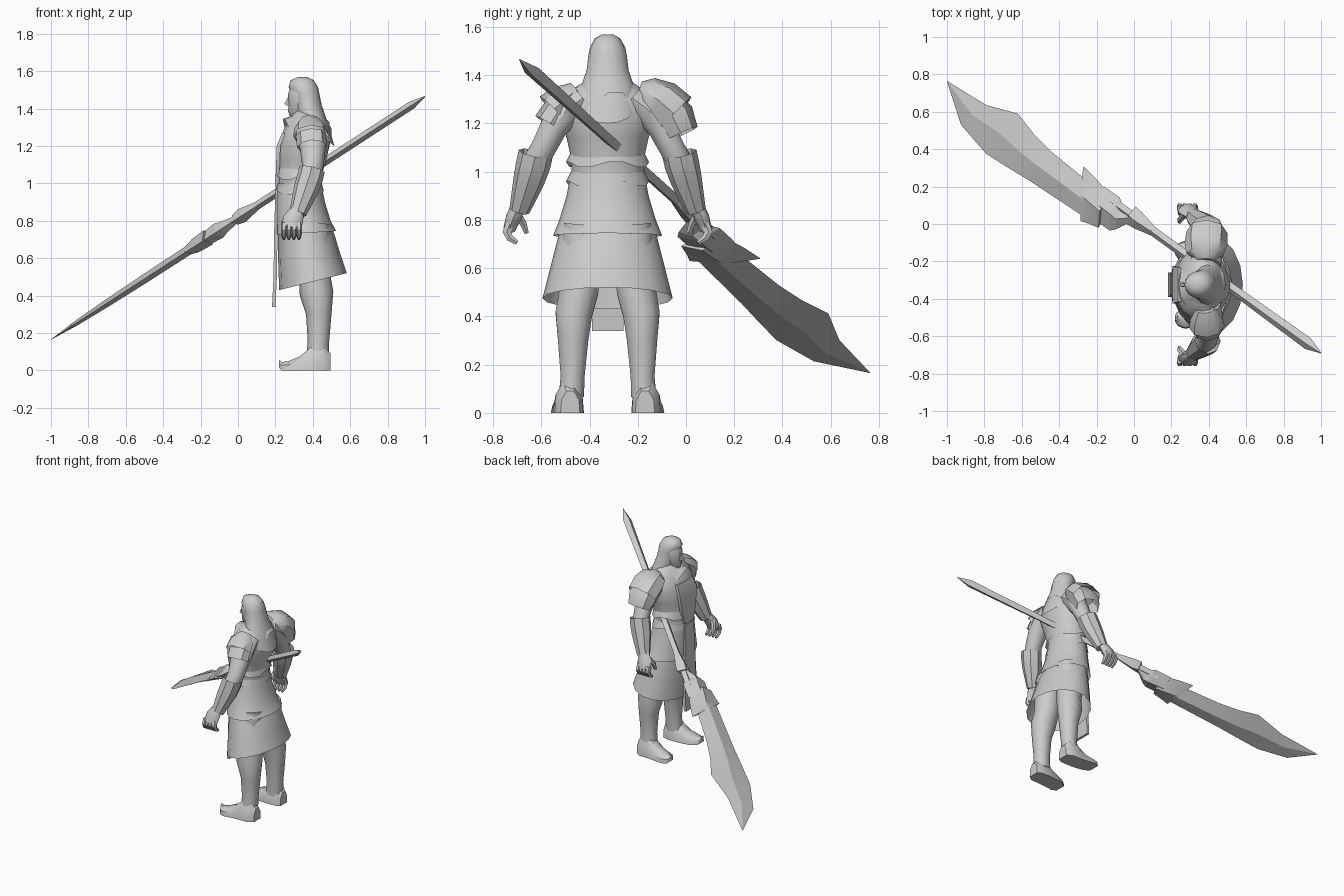
import bpy, bmesh, math
from mathutils import Vector

CY = -0.325  # body centre line (the figure faces -x)
GREY = bpy.data.materials.new("plain_grey")
GREY.diffuse_color = (0.6, 0.6, 0.6, 1)


def loft(name, rings, cap0=True, cap1=True, angle=40):
    """Skin a list of equal-length point rings."""
    bm = bmesh.new()
    vr = [[bm.verts.new(p) for p in r] for r in rings]
    n = len(rings[0])
    for a, b in zip(vr, vr[1:]):
        for i in range(n):
            j = (i + 1) % n
            bm.faces.new((a[i], a[j], b[j], b[i]))
    if cap0:
        bm.faces.new(vr[0])
    if cap1:
        bm.faces.new(vr[-1])
    bmesh.ops.remove_doubles(bm, verts=bm.verts, dist=0.0005)
    bmesh.ops.recalc_face_normals(bm, faces=bm.faces)
    me = bpy.data.meshes.new(name)
    bm.to_mesh(me)
    bm.free()
    me.materials.append(GREY)
    ob = bpy.data.objects.new(name, me)
    bpy.context.collection.objects.link(ob)
    bpy.ops.object.select_all(action='DESELECT')
    ob.select_set(True)
    bpy.context.view_layer.objects.active = ob
    bpy.ops.object.shade_smooth_by_angle(angle=math.radians(angle))
    return ob


def stack(name, rows, n=16, zig=0, **kw):
    """Rows of (z, front x, back x, half width, slant): upright body shell."""
    rings = []
    for k, (z, x0, x1, ry, slant) in enumerate(rows):
        cx, rx, ring = (x0 + x1) / 2, (x1 - x0) / 2, []
        for i in range(n):
            a = 2 * math.pi * i / n
            dz = zig * (-1) ** (i // 2) if k == len(rows) - 1 else 0
            ring.append((cx + rx * math.cos(a), CY + ry * math.sin(a),
                         z + slant * math.cos(a) + dz))
        rings.append(ring)
    return loft(name, rings, **kw)


def tube(name, s, rows, n=10, **kw):
    """Rows of (x, outward offset, z, radius in x, other radius) on side s."""
    pts = [Vector((r[0], CY + s * r[1], r[2])) for r in rows]
    rings = []
    for k, p in enumerate(pts):
        d = (pts[min(k + 1, len(pts) - 1)] - pts[max(k - 1, 0)]).normalized()
        u = Vector((1, 0, 0))
        u = (u - d * u.dot(d)).normalized()
        v = d.cross(u)
        rings.append([p + u * rows[k][3] * math.cos(2 * math.pi * i / n)
                      + v * rows[k][4] * math.sin(2 * math.pi * i / n) for i in range(n)])
    return loft(name, rings, **kw)


# --- clothes and torso ---
stack("torso", [(0.85, 0.21, 0.47, 0.17, 0), (0.95, 0.21, 0.45, 0.15, 0),
                (1.05, 0.215, 0.45, 0.15, 0), (1.14, 0.21, 0.475, 0.17, 0),
                (1.22, 0.215, 0.49, 0.195, 0), (1.30, 0.25, 0.48, 0.19, 0),
                (1.36, 0.29, 0.45, 0.12, 0), (1.39, 0.32, 0.42, 0.06, 0)])
stack("tunic", [(1.0, 0.205, 0.445, 0.152, 0), (0.9, 0.2, 0.465, 0.17, 0),
                (0.8, 0.2, 0.495, 0.2, 0), (0.735, 0.2, 0.525, 0.226, 0.01)],
      cap0=False, cap1=False)
stack("skirt", [(0.78, 0.215, 0.49, 0.19, 0), (0.73, 0.215, 0.515, 0.205, 0),
                (0.6, 0.215, 0.548, 0.238, 0.02), (0.475, 0.22, 0.582, 0.27, 0.045)],
      cap0=False, cap1=False)
for k, z in enumerate((1.08, 1.0, 0.93)):  # jagged waist wraps
    stack("waist_wrap_%d" % k, [(z, 0.208, 0.448, 0.152, 0), (z - 0.05, 0.2, 0.458, 0.172, 0)],
          zig=0.01, cap0=False, cap1=False)
stack("collar", [(1.39, 0.31, 0.43, 0.075, 0), (1.36, 0.285, 0.455, 0.115, 0),
                 (1.31, 0.24, 0.49, 0.165, -0.01)], zig=0.025, cap0=False, cap1=False)


def plate(name, rows, t):
    """Thin hanging panel: rows of (x, z, half width)."""
    return loft(name, [[(x, CY - w, z), (x, CY + w, z), (x + t, CY + w, z), (x + t, CY - w, z)]
                       for x, z, w in rows])


plate("front_flap", [(0.2, 0.97, 0.05), (0.193, 0.73, 0.06), (0.19, 0.5, 0.065),
                     (0.182, 0.34, 0.065)], 0.018)
plate("chest_panel", [(0.235, 1.27, 0.09), (0.207, 1.2, 0.1), (0.203, 1.08, 0.08),
                      (0.2, 0.98, 0.05)], 0.02)

# --- head and hair ---
stack("face", [(1.33, 0.31, 0.40, 0.05, 0), (1.365, 0.275, 0.40, 0.035, 0),
               (1.385, 0.268, 0.42, 0.05, 0), (1.43, 0.27, 0.43, 0.063, 0),
               (1.48, 0.268, 0.43, 0.068, 0), (1.53, 0.285, 0.42, 0.055, 0)], n=12)
loft("nose", [[(0.272, CY - 0.006, 1.47), (0.272, CY + 0.006, 1.47), (0.29, CY, 1.47)],
              [(0.248, CY - 0.012, 1.425), (0.248, CY + 0.012, 1.425), (0.29, CY, 1.425)],
              [(0.268, CY - 0.012, 1.413), (0.268, CY + 0.012, 1.413), (0.29, CY, 1.413)]])
stack("hair", [(1.568, 0.32, 0.37, 0.025, 0), (1.552, 0.282, 0.405, 0.053, 0),
               (1.515, 0.27, 0.428, 0.073, 0), (1.48, 0.295, 0.435, 0.08, 0),
               (1.42, 0.305, 0.447, 0.087, 0), (1.36, 0.315, 0.468, 0.108, 0),
               (1.31, 0.325, 0.49, 0.122, -0.02), (1.27, 0.335, 0.515, 0.118, -0.07)],
      cap1=False, angle=50)

# --- limbs, mirrored across the centre line ---
for s, side in ((-1, "left"), (1, "right")):
    tube(side + "_leg", s, [(0.40, 0.10, 0.78, 0.09, 0.085), (0.40, 0.115, 0.6, 0.095, 0.09),
                            (0.41, 0.12, 0.5, 0.085, 0.085), (0.42, 0.14, 0.41, 0.09, 0.08),
                            (0.432, 0.143, 0.3, 0.068, 0.066), (0.43, 0.145, 0.15, 0.057, 0.052),
                            (0.425, 0.15, 0.07, 0.062, 0.055)])
    # boot with upturned toe: (x, offset, half width, bottom, top)
    rings = []
    for x, o, w, b, t in ((0.495, 0.155, 0.04, 0, 0.09), (0.46, 0.16, 0.06, 0, 0.13),
                          (0.39, 0.16, 0.062, 0, 0.125), (0.33, 0.165, 0.062, 0, 0.075),
                          (0.27, 0.175, 0.06, 0, 0.05), (0.235, 0.18, 0.04, 0, 0.045),
                          (0.218, 0.18, 0.015, 0.015, 0.058)):
        y, m = CY + s * o, b + (t - b) * 0.6
        rings.append([(x, y - w, b), (x, y + w, b), (x, y + w * 0.9, m),
                      (x, y + w * 0.4, t), (x, y - w * 0.4, t), (x, y - w * 0.9, m)])
    loft(side + "_boot", rings)

    tube(side + "_arm", s, [(0.385, 0.11, 1.30, 0.08, 0.06), (0.395, 0.175, 1.25, 0.08, 0.07),
                            (0.40, 0.225, 1.18, 0.068, 0.06), (0.40, 0.265, 1.1, 0.058, 0.055),
                            (0.39, 0.3, 1.04, 0.055, 0.055), (0.33, 0.355, 0.88, 0.04, 0.04)])
    tube(side + "_bracer", s, [(0.395, 0.298, 1.075, 0.07, 0.072), (0.385, 0.308, 1.03, 0.07, 0.072),
                               (0.365, 0.325, 0.97, 0.068, 0.066), (0.32, 0.365, 0.84, 0.046, 0.043)],
         n=8, cap0=False)
    tube(side + "_palm", s, [(0.315, 0.37, 0.855, 0.04, 0.03), (0.295, 0.39, 0.81, 0.055, 0.032),
                             (0.285, 0.408, 0.76, 0.052, 0.025)], n=8)
    for k in range(4):
        x = 0.245 + 0.027 * k
        tube("%s_finger_%d" % (side, k), s, [(x, 0.405, 0.785, 0.016, 0.02), (x, 0.418, 0.75, 0.016, 0.02),
                                             (x, 0.405, 0.725, 0.015, 0.017),
                                             (x, 0.375, 0.705, 0.009, 0.01)], n=6)
    tube(side + "_thumb", s, [(0.27, 0.375, 0.83, 0.02, 0.016), (0.248, 0.35, 0.785, 0.018, 0.016),
                              (0.243, 0.335, 0.745, 0.01, 0.01)], n=6)

# --- shoulder armour: heavy on the right, light layers on the left ---
tube("right_pauldron_top", 1, [(0.38, 0.13, 1.335, 0.05, 0.04), (0.38, 0.165, 1.325, 0.10, 0.07),
                               (0.385, 0.22, 1.29, 0.115, 0.095), (0.39, 0.28, 1.235, 0.11, 0.1)],
     n=8, cap1=False)
tube("right_pauldron_low", 1, [(0.385, 0.22, 1.28, 0.10, 0.08), (0.39, 0.275, 1.22, 0.105, 0.09),
                               (0.395, 0.305, 1.155, 0.085, 0.075)], n=8, cap1=False)
tube("left_shoulder_top", -1, [(0.38, 0.13, 1.335, 0.05, 0.04), (0.385, 0.18, 1.30, 0.085, 0.065),
                               (0.39, 0.225, 1.255, 0.095, 0.08)], n=8, cap1=False)
tube("left_shoulder_low", -1, [(0.39, 0.2, 1.26, 0.08, 0.065), (0.395, 0.24, 1.195, 0.08, 0.07)],
     n=8, cap1=False)

# --- polearm: lies in one tilted plane that contains the y direction ---
NORMAL = Vector((-0.545, 0, 0.838))


def on_plane(x, y):
    return Vector((x, y, 0.165 + 0.65 * (x + 1)))


def ribbon(name, rows):
    """Rows of (upper x, y, lower x, y, half thickness) with a centre ridge."""
    rings = []
    for xa, ya, xb, yb, t in rows:
        a, b = on_plane(xa, ya), on_plane(xb, yb)
        m = (a + b) / 2
        rings.append([a, m + NORMAL * t, b, m - NORMAL * t])
    return loft(name, rings, angle=15)


def shaft(name, rows):
    """Rows of (x on axis, half width, half thickness)."""
    out = []
    for x, h, t in rows:
        y = 0.76 - 0.725 * (x + 1)
        out.append((x + 0.436 * h, y + 0.855 * h, x - 0.436 * h, y - 0.855 * h, t))
    return ribbon(name, out)


ribbon("blade", [(-1, 0.765, -1, 0.764, 0.001), (-0.79, 0.636, -0.925, 0.53, 0.014),
                 (-0.62, 0.59, -0.79, 0.375, 0.02), (-0.535, 0.48, -0.68, 0.305, 0.022),
                 (-0.44, 0.385, -0.556, 0.23, 0.024), (-0.2, 0.19, -0.27, 0.04, 0.026)])
ribbon("blade_guard", [(-0.27, 0.31, -0.285, 0.015, 0.022), (-0.2, 0.24, -0.25, 0.005, 0.04),
                       (-0.13, 0.155, -0.19, -0.02, 0.045)])
ribbon("guard_socket", [(-0.16, 0.2, -0.22, 0.03, 0.035), (-0.075, 0.14, -0.13, -0.035, 0.045),
                        (-0.06, 0.085, -0.1, -0.03, 0.035), (0, 0.06, -0.03, 0.005, 0.02)])
shaft("shaft_knob", [(-0.015, 0.055, 0.03), (0.02, 0.05, 0.04), (0.1, 0.027, 0.022)])
shaft("shaft", [(-0.12, 0.026, 0.022), (0.5, 0.026, 0.022), (0.93, 0.034, 0.022),
                (1.0, 0.002, 0.002)])
